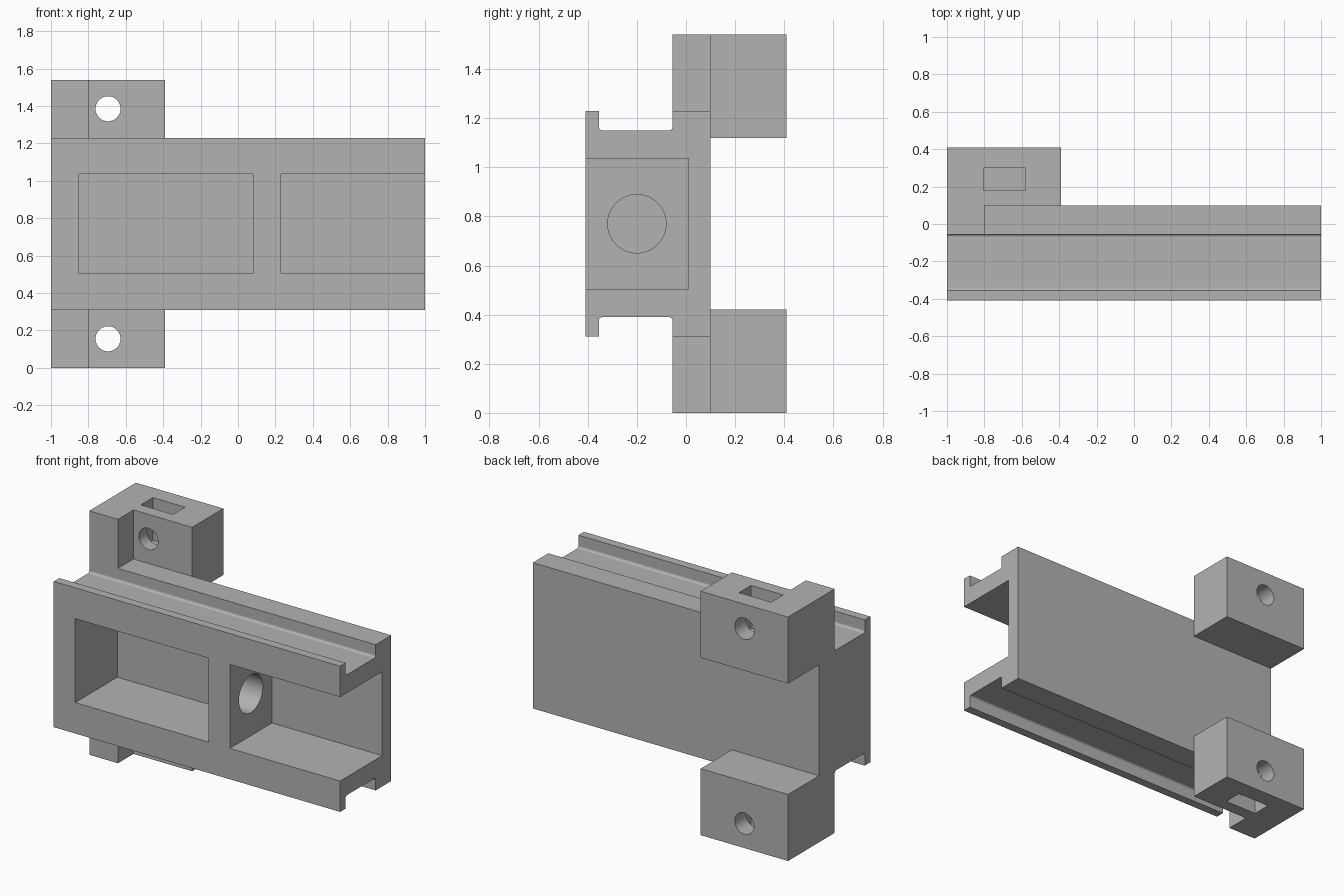
import bpy, bmesh
from math import pi, cos, sin, radians
from mathutils import Matrix, Vector

if "Cube" in bpy.data.objects:
    bpy.data.objects.remove(bpy.data.objects["Cube"], do_unlink=True)

grey = bpy.data.materials.new("plain grey")
grey.use_nodes = True
grey.diffuse_color = (0.45, 0.45, 0.45, 1)
grey.node_tree.nodes["Principled BSDF"].inputs["Base Color"].default_value = (0.45, 0.45, 0.45, 1)

MID = 0.77  # height of the horizontal mirror plane


def finish(name, bm):
    bmesh.ops.recalc_face_normals(bm, faces=bm.faces)
    mesh = bpy.data.meshes.new(name)
    bm.to_mesh(mesh)
    bm.free()
    mesh.materials.append(grey)
    obj = bpy.data.objects.new(name, mesh)
    bpy.context.collection.objects.link(obj)
    return obj


def prism(name, points, direction):
    """Extrude a closed outline along a vector."""
    bm = bmesh.new()
    face = bm.faces.new([bm.verts.new(p) for p in points])
    new = bmesh.ops.extrude_face_region(bm, geom=[face])["geom"]
    verts = [v for v in new if isinstance(v, bmesh.types.BMVert)]
    bmesh.ops.translate(bm, vec=Vector(direction), verts=verts)
    return finish(name, bm)


def box(name, x, y, z):
    corners = [(x[0], y[0], z[0]), (x[1], y[0], z[0]), (x[1], y[1], z[0]), (x[0], y[1], z[0])]
    return prism(name, corners, (0, 0, z[1] - z[0]))


def cylinder(name, centre, radius, depth, axis):
    bm = bmesh.new()
    turn = Matrix.Rotation(pi / 2, 4, "Y" if axis == "x" else "X")
    bmesh.ops.create_cone(bm, cap_ends=True, segments=48, radius1=radius, radius2=radius,
                          depth=depth, matrix=Matrix.Translation(centre) @ turn)
    return finish(name, bm)


def combine(target, other, operation):
    """Apply a boolean and discard the helper."""
    mod = target.modifiers.new(operation, "BOOLEAN")
    mod.operation, mod.solver, mod.object = operation, "EXACT", other
    bpy.context.view_layer.objects.active = target
    bpy.ops.object.modifier_apply(modifier=mod.name)
    bpy.data.objects.remove(other, do_unlink=True)


# Grooved rail profile: top half, then mirrored to the bottom
r = 0.015
groove_front, groove_back, floor, top = -0.355, -0.055, 1.15, 1.23
half = [(-0.41, top), (groove_front, top)]
for i in range(5):
    a = pi + i * pi / 8
    half.append((groove_front + r + r * cos(a), floor + r + r * sin(a)))
for i in range(5):
    a = 1.5 * pi + i * pi / 8
    half.append((groove_back - r + r * cos(a), floor + r + r * sin(a)))
half += [(groove_back, top), (0.1, top)]
outline = half + [(y, 2 * MID - z) for y, z in reversed(half)]
body = prism("rail_body", [(-1, y, z) for y, z in outline], (2, 0, 0))

# Mounting lugs above and below, L-shaped in plan
plan = [(-1, -0.055), (-0.8, -0.055), (-0.8, 0.1), (-0.39, 0.1), (-0.39, 0.41), (-1, 0.41)]
for start, height in ((0, 0.42), (2 * MID, -0.42)):
    lug = prism("mounting_lug", [(x, y, start) for x, y in plan], (0, 0, height))
    combine(body, lug, "UNION")

# Front pockets: one closed, one open at the end
for x in ((-0.85, 0.08), (0.23, 1.1)):
    combine(body, box("pocket_cutter", x, (-0.5, 0.01), (0.505, 1.035)), "DIFFERENCE")

# Round hole through the wall between the pockets
combine(body, cylinder("wall_hole_cutter", (0.155, -0.2, MID), 0.119, 0.4, "x"), "DIFFERENCE")

# Bolt holes and nut slots in the lugs
for side in (-1, 1):
    hole_z = MID + side * 0.615
    combine(body, cylinder("bolt_cutter", (-0.695, 0.25, hole_z), 0.067, 0.6, "y"), "DIFFERENCE")
    z = sorted((MID + side * 0.5, MID + side * 0.9))
    combine(body, box("nut_slot_cutter", (-0.805, -0.58), (0.18, 0.3), z), "DIFFERENCE")

# Smooth only the round holes
bpy.ops.object.select_all(action="DESELECT")
body.select_set(True)
bpy.context.view_layer.objects.active = body
bpy.ops.object.shade_smooth_by_angle(angle=radians(10))
